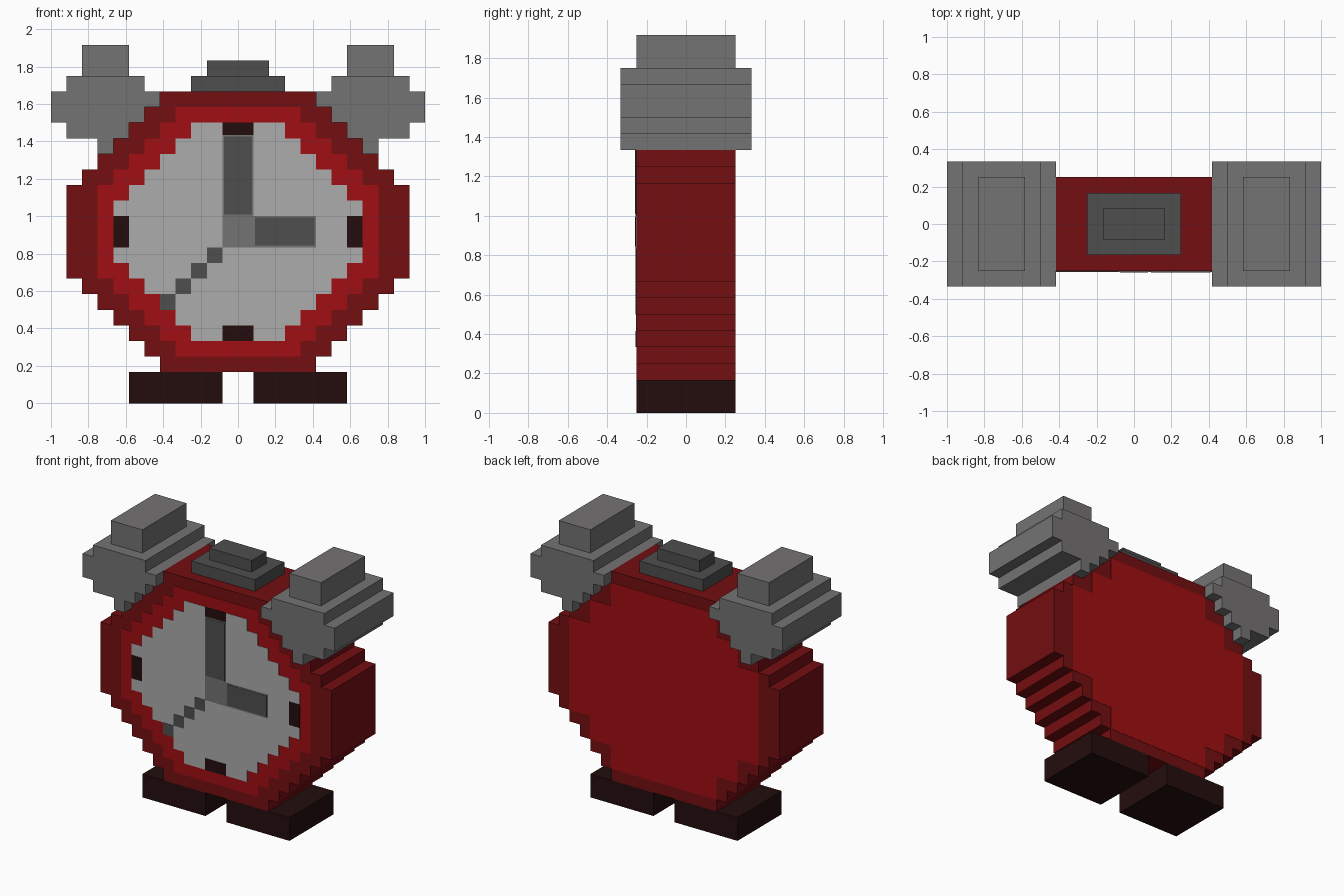
import bpy, bmesh

if "Cube" in bpy.data.objects:
    bpy.data.objects.remove(bpy.data.objects["Cube"], do_unlink=True)

U = 1 / 12          # one block
D = 3               # half depth of the body in blocks
LAYER = 0.002 / U   # step between painted plates


def material(name, rgb):
    """Flat colour given as 0-255 screen values, stored as linear."""
    lin = [((c / 255 + 0.055) / 1.055) ** 2.4 if c > 10 else c / 255 / 12.92 for c in rgb]
    m = bpy.data.materials.new(name)
    m.use_nodes = True
    m.diffuse_color = (*lin, 1)
    bsdf = m.node_tree.nodes["Principled BSDF"]
    bsdf.inputs["Base Color"].default_value = (*lin, 1)
    bsdf.inputs["Roughness"].default_value = 0.9
    return m


DARK_RED = material("dark red", (116, 14, 17))
RED = material("red", (160, 14, 18))
FACE = material("light grey", (172, 172, 172))
GREY = material("mid grey", (117, 115, 116))
DARK_GREY = material("dark grey", (78, 78, 78))
BLACK = material("brown black", (36, 13, 13))


def prism(name, rows, y0, y1, mat):
    """Stepped outline from rows (z0, z1, x0, x1), bottom to top, extruded along y."""
    right = [p for z0, z1, a, b in rows for p in ((b, z0), (b, z1))]
    left = [p for z0, z1, a, b in reversed(rows) for p in ((a, z1), (a, z0))]
    outline = []
    for p in right + left:
        if not outline or p != outline[-1]:
            outline.append(p)
    bm = bmesh.new()
    face = bm.faces.new([bm.verts.new((x * U, y0 * U, z * U)) for x, z in outline])
    ext = bmesh.ops.extrude_face_region(bm, geom=[face])
    verts = [v for v in ext["geom"] if isinstance(v, bmesh.types.BMVert)]
    bmesh.ops.translate(bm, verts=verts, vec=(0, (y1 - y0) * U, 0))
    bmesh.ops.recalc_face_normals(bm, faces=bm.faces)
    me = bpy.data.meshes.new(name)
    bm.to_mesh(me)
    bm.free()
    me.materials.append(mat)
    ob = bpy.data.objects.new(name, me)
    bpy.context.collection.objects.link(ob)
    return ob


def disc(steps):
    """Symmetric rows around the dial centre from (height above centre, half width)."""
    top, low = [], 0
    for h, w in steps:
        top.append((low, h, w))
        low = h
    rows = [(11 - h, 11 - l, -w, w) for l, h, w in reversed(top[1:])]
    rows.append((11 - top[0][1], 11 + top[0][1], -top[0][2], top[0][2]))
    return rows + [(11 + l, 11 + h, -w, w) for l, h, w in top[1:]]


def plate(name, rows, layer, mat):
    """Thin painted plate on the front of the body."""
    return prism(name, rows, -D - layer * LAYER, -D + 0.02, mat)


# Body, with a stepped round outline
prism("body", disc([(3 + i, 11 - i) for i in range(7)]), -D, D, DARK_RED)

# Front rim and dial
plate("front_rim", disc([(3 + i, 9 - i) for i in range(6)]), 1, RED)
plate("dial", disc([(2 + i, 8 - i) for i in range(6)]), 2, FACE)

# Back panel
prism("back_panel", disc([(4, 9), (6, 7), (8, 5)]), D - 0.02, D + LAYER, RED)

# Hour marks
marks = {"top": (17.2, 18, -1, 1), "bottom": (4, 5, -1, 1),
         "left": (10, 12, 7, 8), "right": (10, 12, -8, -7)}
for side, row in marks.items():
    plate(f"hour_mark_{side}", [row], 3, BLACK)

# Hands: grey edge below, dark middle above
plate("hand_hub", [(10, 12, -1, 1)], 3, GREY)
for name, (z0, z1, x0, x1) in {"minute_hand": (12, 17.2, -1, 1),
                               "hour_hand": (10, 12, 1, 5)}.items():
    plate(name + "_edge", [(z0, z1, x0, x1)], 3, GREY)
    plate(name, [(z0 + 0.12, z1 - 0.08, x0 + 0.1, x1 - 0.1)], 4, DARK_GREY)
for i in range(4):
    plate(f"second_hand_{i + 1}", [(9 - i, 10 - i, -2 - i, -1 - i)], 3, DARK_GREY)

# Button on top
prism("button_base", [(20, 21, -3, 3)], -2, 2, DARK_GREY)
prism("button_top", [(21, 22, -2, 2)], -1, 1, DARK_GREY)

# Bells and feet on both sides
bell = [(16, 17, 8, 9), (17, 18, 7, 11), (18, 19, 6, 12), (19, 20, 5, 12), (20, 21, 6, 11)]
for side, s in (("left", 1), ("right", -1)):
    def flip(rows):
        return [(z0, z1, *sorted((s * a, s * b))) for z0, z1, a, b in rows]
    prism(f"bell_{side}", flip(bell), -4, 4, GREY)
    prism(f"bell_cap_{side}", flip([(21, 23, 7, 10)]), -3, 3, GREY)
    prism(f"foot_{side}", flip([(0, 2, 1, 7)]), -D, D, BLACK)
